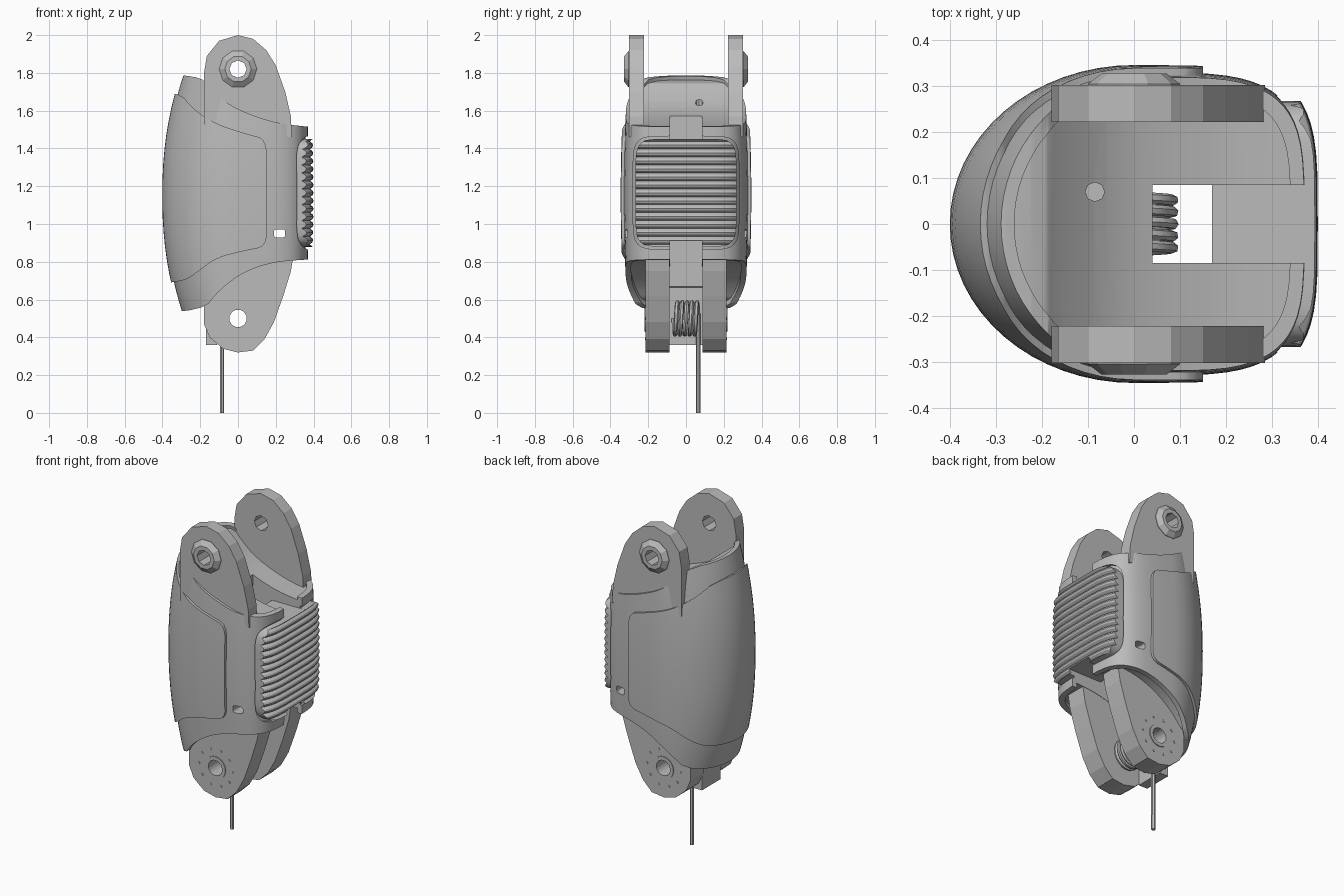
import bpy, bmesh
from math import sin, cos, pi, copysign

cube = bpy.data.objects.get("Cube")
if cube:
    bpy.data.objects.remove(cube)

grey = bpy.data.materials.new("plain grey")
grey.use_nodes = True
grey.diffuse_color = (0.5, 0.5, 0.5, 1)
grey.node_tree.nodes["Principled BSDF"].inputs["Base Color"].default_value = (0.5, 0.5, 0.5, 1)


def skin(name, rings):
    """Closed solid through a list of rings with equal point counts."""
    bm = bmesh.new()
    loops = [[bm.verts.new(p) for p in ring] for ring in rings]
    n = len(loops[0])
    for a, b in zip(loops, loops[1:]):
        for i in range(n):
            j = (i + 1) % n
            bm.faces.new((a[i], a[j], b[j], b[i]))
    bm.faces.new(loops[0])
    bm.faces.new(loops[-1])
    bmesh.ops.recalc_face_normals(bm, faces=bm.faces)
    me = bpy.data.meshes.new(name)
    bm.to_mesh(me)
    bm.free()
    me.materials.append(grey)
    ob = bpy.data.objects.new(name, me)
    bpy.context.collection.objects.link(ob)
    return ob


def prism(name, pts, axis, a, b):
    if axis == "y":
        return skin(name, [[(u, d, v) for u, v in pts] for d in (a, b)])
    return skin(name, [[(d, u, v) for u, v in pts] for d in (a, b)])


def box(name, x, y, z):
    return prism(name, [(x[0], z[0]), (x[1], z[0]), (x[1], z[1]), (x[0], z[1])], "y", *y)


def disc(r, n, cx=0, cz=0):
    return [(cx + r * cos(2 * pi * i / n), cz + r * sin(2 * pi * i / n)) for i in range(n)]


def superellipse(w, h, cz, power, n=48):
    f = lambda v: copysign(abs(v) ** (2 / power), v)
    return [(w * f(cos(2 * pi * i / n)), cz + h * f(sin(2 * pi * i / n))) for i in range(n)]


def rounded(pts, times=2):
    for _ in range(times):
        out = []
        for (a, b), (c, d) in zip(pts, pts[1:] + pts[:1]):
            out += [(a * .75 + c * .25, b * .75 + d * .25), (a * .25 + c * .75, b * .25 + d * .75)]
        pts = out
    return pts


def section(z, grow, n=64):
    """Plan outline of the shell: half ellipse at -x, squarer at +x."""
    t = abs(z - 1.15) / 0.65
    left, right, half = 0.385 - 0.1 * t ** 2.2, 0.375 - 0.015 * t * t, 0.33 - 0.025 * t * t
    ring = []
    for i in range(n):
        c, s = cos(2 * pi * i / n), sin(2 * pi * i / n)
        k = 0.5 if c > 0 else 1.0
        x = (right + grow) * c ** k if c > 0 else (left + grow) * c
        ring.append((x, copysign(abs(s) ** k, s) * (half + grow), z))
    return ring


def shell(name, grow, low=0.45, high=1.9, levels=20):
    zs = [low + (high - low) * i / levels for i in range(levels + 1)]
    return skin(name, [section(z, grow) for z in zs])


def boolean(ob, kind, *tools, keep=False):
    for tool in tools:
        m = ob.modifiers.new("cut", "BOOLEAN")
        m.operation, m.object, m.solver = kind, tool, "EXACT"
    bpy.context.view_layer.update()
    dg = bpy.context.evaluated_depsgraph_get()
    me = bpy.data.meshes.new_from_object(ob.evaluated_get(dg))
    ob.modifiers.clear()
    ob.data = me
    if not keep:
        for tool in tools:
            bpy.data.objects.remove(tool)
    return ob


# Shared cutters: central slot, upper and lower notches, side window, cord hole
slots = [box("slot", (.04, .17), (-.085, .085), (.5, 1.9)),
         box("lower_notch", (.041, .5), (-.0849, .0849), (.3, .91)),
         box("upper_notch", (.169, .5), (-.0849, .0849), (1.45, 1.9))]
window = prism("window", superellipse(.03, .022, .95, 4, 16), "y", -.5, .5)
for v in window.data.vertices:
    v.co.x += .22
cord_hole = skin("cord_hole", [[(x - .085, y + .07, z) for x, y in disc(.021, 8)] for z in (1.2, 1.9)])
cutters = slots + [window, cord_hole]

# Outer sleeve and inner core
upper_edge = [(-.6, 1.79), (-.21, 1.79), (-.15, 1.72), (-.05, 1.63), (.1, 1.565), (.25, 1.525), (.6, 1.495)]
lower_edge = [(.6, .82), (.3, .81), (.15, .79), (.02, .74), (-.1, .65), (-.19, .535), (-.6, .535)]
sleeve = shell("sleeve", 0)
boolean(sleeve, "DIFFERENCE", shell("inside", -.03, .4, 1.95))
boolean(sleeve, "INTERSECT", prism("trim", rounded(upper_edge + lower_edge), "y", -.6, .6))
core = shell("core", -.024)
core_edge = [(x, z - .02) for x, z in upper_edge] + [(x, z + .03) for x, z in lower_edge]
boolean(core, "INTERSECT", prism("trim", rounded(core_edge), "y", -.6, .6))

# Recess for the grip pad
recess = prism("recess", superellipse(.28, .3, 1.165, 7), "x", .1, .6)
boolean(recess, "DIFFERENCE", shell("floor", -.014))
boolean(sleeve, "DIFFERENCE", recess)

# Ribbed grip pad: alternating ring sizes give the ridges
ribs, steps = 15, 4
levels = ribs * steps
rings = []
for i in range(levels + 1):
    z = .85 + .63 * i / levels
    rings.append(section(z, .008 + .017 * abs(sin(pi * i / steps)) ** .7))
grip = skin("grip_pad", rings)
boolean(grip, "INTERSECT", prism("trim", superellipse(.268, .286, 1.165, 7), "x", .1, .6))
boolean(grip, "DIFFERENCE", shell("inside", -.02, .4, 1.95))

for part in (sleeve, core, grip):
    boolean(part, "DIFFERENCE", *cutters, keep=True)
for c in cutters:
    bpy.data.objects.remove(c)

# Raised panel wrapping the closed side
panel_edge = [(-.6, 1.715), (-.31, 1.7), (-.24, 1.61), (-.12, 1.53), (.05, 1.475), (.15, 1.45), (.15, 1.3),
              (.15, 1.0), (.15, .88), (.04, .86), (-.12, .82), (-.22, .74), (-.3, .69), (-.6, .68)]
panel = shell("side_panel", .016)
boolean(panel, "DIFFERENCE", shell("inside", -.012, .4, 1.95))
boolean(panel, "INTERSECT", prism("trim", rounded(panel_edge), "y", -.6, .6))

# Hinge arms, mirrored in y
upper_arm = [(-.18, 1.5), (-.18, 1.8), (-.165, 1.89), (-.1, 1.97), (0, 2), (.08, 1.98), (.15, 1.92),
             (.2, 1.84), (.25, 1.7), (.28, 1.57), (.285, 1.46)]
lower_arm = [(-.18, .8), (-.18, .47), (-.15, .4), (-.08, .34), (0, .32), (.08, .33), (.14, .39),
             (.19, .48), (.24, .62), (.28, .75), (.3, .87)]
arms = []
for side, s in (("left", 1), ("right", -1)):
    a = prism(side + "_upper_arm", upper_arm, "y", s * .222, s * .302)
    b = prism(side + "_lower_arm", lower_arm, "y", s * .087, s * .214)
    boss = skin(side + "_upper_boss", [[(x, s * y, z) for x, z in disc(r, 10, 0, 1.82)]
                                       for r, y in ((.1, .29), (.1, .305), (.07, .328))])
    ring = prism(side + "_lower_ring", disc(.068, 20, 0, .5), "y", s * .2, s * .219)
    for part, z, sides in ((a, 1.82, 8), (boss, 1.82, 8), (b, .5, 20), (ring, .5, 20)):
        boolean(part, "DIFFERENCE", prism("pin_hole", disc(.046, sides, 0, z), "y", -.6, .6))
    for k, (x, z) in enumerate(disc(.112, 10, 0, .5)):
        prism(f"{side}_lower_stud_{k}", disc(.008, 6, x, z), "y", s * .21, s * .217)

# Web between the lower arms, behind the spring
box("lower_web", (-.17, -.11), (-.09, .09), (.36, .75))
box("web_block", (-.17, .04), (-.09, .09), (.67, .85))

# Torsion spring with a straight leg
turns, per = 5, 20
path = [(-.085 * cos(2 * pi * i / per), -.065 + .13 * i / (turns * per), .5 - .085 * sin(2 * pi * i / per))
        for i in range(turns * per + 1)] + [(-.085, .065, 0)]
cu = bpy.data.curves.new("spring", "CURVE")
cu.dimensions, cu.bevel_depth, cu.bevel_resolution, cu.use_fill_caps = "3D", .012, 1, True
sp = cu.splines.new("POLY")
sp.points.add(len(path) - 1)
for p, co in zip(sp.points, path):
    p.co = (*co, 1)
wire = bpy.data.objects.new("spring_curve", cu)
bpy.context.collection.objects.link(wire)
bpy.context.view_layer.update()
me = bpy.data.meshes.new_from_object(wire.evaluated_get(bpy.context.evaluated_depsgraph_get()))
bpy.data.objects.remove(wire)
me.materials.clear()
me.materials.append(grey)
spring = bpy.data.objects.new("spring", me)
bpy.context.collection.objects.link(spring)

# Smooth the rounded parts, keeping sharp edges
for ob in bpy.context.view_layer.objects:
    ob.select_set(ob in (sleeve, core, grip, panel, spring))
bpy.context.view_layer.objects.active = sleeve
bpy.ops.object.shade_smooth_by_angle(angle=pi / 6)
